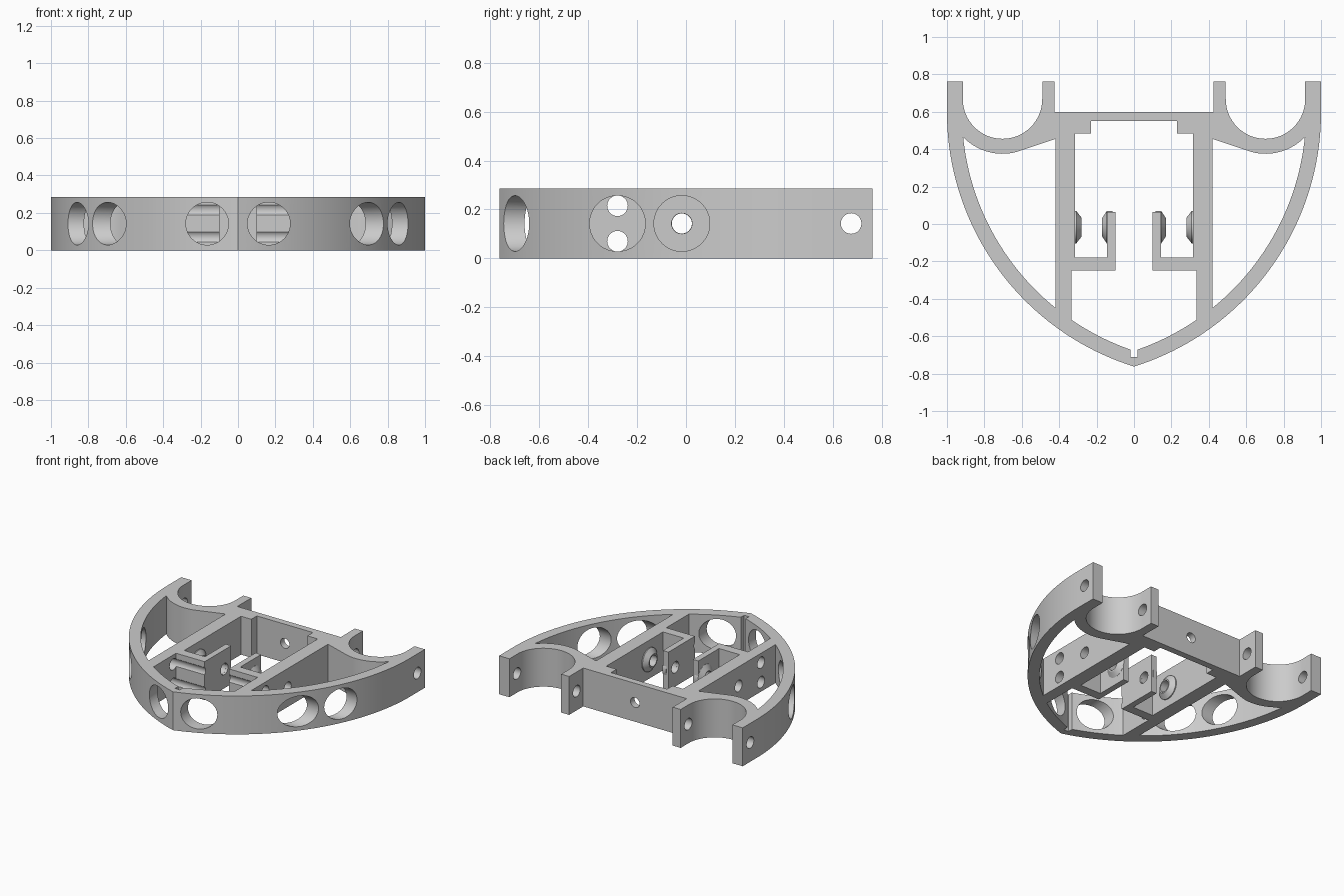
import bpy, bmesh, math
from mathutils import Matrix, Vector

cube = bpy.data.objects.get("Cube")
if cube:
    bpy.data.objects.remove(cube, do_unlink=True)

HEIGHT = 0.285
MID = HEIGHT / 2
SHELL = (-0.425, 0.598)    # centre of the curved hull wall
CRADLE = (0.703, 0.668)    # centre of the round rear cradle
AXLE_Y = -0.017
BOLT_Y = -0.28

grey = bpy.data.materials.new("plain grey")
grey.use_nodes = True
colour = (0.6, 0.6, 0.6, 1)
grey.diffuse_color = colour
grey.node_tree.nodes["Principled BSDF"].inputs["Base Color"].default_value = colour


def finish(name, bm):
    bmesh.ops.recalc_face_normals(bm, faces=bm.faces)
    mesh = bpy.data.meshes.new(name)
    bm.to_mesh(mesh)
    bm.free()
    mesh.materials.append(grey)
    obj = bpy.data.objects.new(name, mesh)
    bpy.context.collection.objects.link(obj)
    return obj


def arc(centre, radius, start, end, steps):
    angles = [math.radians(start + (end - start) * i / steps) for i in range(steps + 1)]
    return [(centre[0] + radius * math.cos(a), centre[1] + radius * math.sin(a)) for a in angles]


def mirrored(half):
    """Close a half outline across x = 0; points on the axis are kept once."""
    return half + [(-x, y) for x, y in reversed(half) if x > 1e-4]


def prism(name, outline, low, high):
    bm = bmesh.new()
    face = bm.faces.new([bm.verts.new((x, y, low)) for x, y in outline])
    side = bmesh.ops.extrude_face_region(bm, geom=[face])["geom"]
    moved = [v for v in side if isinstance(v, bmesh.types.BMVert)]
    bmesh.ops.translate(bm, verts=moved, vec=(0, 0, high - low))
    return finish(name, bm)


def rod(axis, start, end, radius):
    """Cylinder cutter between two points along the X or Y axis."""
    a, b = Vector(start), Vector(end)
    turn = Matrix.Rotation(math.pi / 2, 4, "Y" if axis == "X" else "X")
    bm = bmesh.new()
    bmesh.ops.create_cone(bm, cap_ends=True, segments=48, radius1=radius, radius2=radius,
                          depth=(b - a).length,
                          matrix=Matrix.Translation((a + b) / 2) @ turn)
    return finish("hole_cutter", bm)


def cut(target, cutter):
    cutter.hide_render = True
    mod = target.modifiers.new("cut", "BOOLEAN")
    mod.operation = "DIFFERENCE"
    mod.solver = "EXACT"
    mod.object = cutter
    bpy.context.view_layer.objects.active = target
    bpy.ops.object.modifier_apply(modifier=mod.name)
    bpy.data.objects.remove(cutter, do_unlink=True)


def smooth(obj):
    bpy.ops.object.select_all(action="DESELECT")
    obj.select_set(True)
    bpy.context.view_layer.objects.active = obj
    bpy.ops.object.shade_smooth_by_angle(angle=math.radians(25))


# Shield-shaped frame with two rear cradles
tip_angle = math.degrees(math.atan2(-1.36, 0.425))
half = [(0, -0.762)] + arc(SHELL, 1.425, tip_angle, 0, 48)[1:]
half += [(1, 0.763), (0.915, 0.763)] + arc(CRADLE, 0.2125, 0, -180, 32)
half += [(0.4905, 0.763), (0.425, 0.763), (0.425, 0.598)]
frame = prism("frame", mirrored(half), 0, HEIGHT)

# Central bay, leaving the shelves and upright posts standing
bay = [(0, 0.55), (0.23, 0.55), (0.23, 0.485), (0.315, 0.485), (0.315, -0.18),
       (0.145, -0.18), (0.145, 0.063), (0.1, 0.063), (0.1, -0.248), (0.335, -0.248)]
bay += arc(SHELL, 1.345, -55.6, -70.7, 12) + [(0.02, -0.71)]
cut(frame, prism("bay_cutter", mirrored(bay), -0.1, HEIGHT + 0.1))

# Side bays between the hull wall, cradle and rail
side_bay = arc(SHELL, 1.345, -51.1, -5.75, 36) + arc(CRADLE, 0.2925, -44.2, -104, 16)
side_bay.append((0.42, 0.455))
for s in (1, -1):
    cut(frame, prism("side_bay_cutter", [(s * x, y) for x, y in side_bay], -0.1, HEIGHT + 0.1))

# Large lightening holes in the hull wall
for s in (1, -1):
    for y in (AXLE_Y, BOLT_Y):
        cut(frame, rod("X", (s * 0.45, y, MID), (s * 1.1, y, MID), 0.114))
    cut(frame, rod("Y", (s * 0.165, -0.9, MID), (s * 0.165, -0.4, MID), 0.114))

# Axle, bolt and arm holes running across the frame
for y, z, reach in ((AXLE_Y, MID, 0.45), (BOLT_Y, 0.07, 0.45),
                    (BOLT_Y, 0.215, 0.45), (0.675, MID, 1.1)):
    cut(frame, rod("X", (-reach, y, z), (reach, y, z), 0.042))

# Hole through the rear beam
cut(frame, rod("Y", (0, 0.5, MID), (0, 0.7, MID), 0.037))
smooth(frame)


# Tapered bearing bosses on the posts and rails
def boss(name, profile):
    bm = bmesh.new()
    pts = [bm.verts.new((x, AXLE_Y + r, MID)) for x, r in profile]
    edges = [bm.edges.new((pts[i - 1], pts[i])) for i in range(len(pts))]
    bmesh.ops.spin(bm, geom=pts + edges, cent=(0, AXLE_Y, MID), axis=(1, 0, 0),
                   angle=2 * math.pi, steps=48, use_duplicate=False)
    bmesh.ops.remove_doubles(bm, verts=bm.verts, dist=1e-4)
    smooth(finish(name, bm))


for s, side in ((1, "left"), (-1, "right")):
    boss("post_boss_" + side, [(s * x, r) for x, r in
         ((0.115, 0.041), (0.115, 0.086), (0.146, 0.086), (0.17, 0.05), (0.17, 0.041))])
    boss("rail_boss_" + side, [(s * x, r) for x, r in
         ((0.32, 0.041), (0.32, 0.086), (0.308, 0.086), (0.28, 0.05), (0.28, 0.041))])
